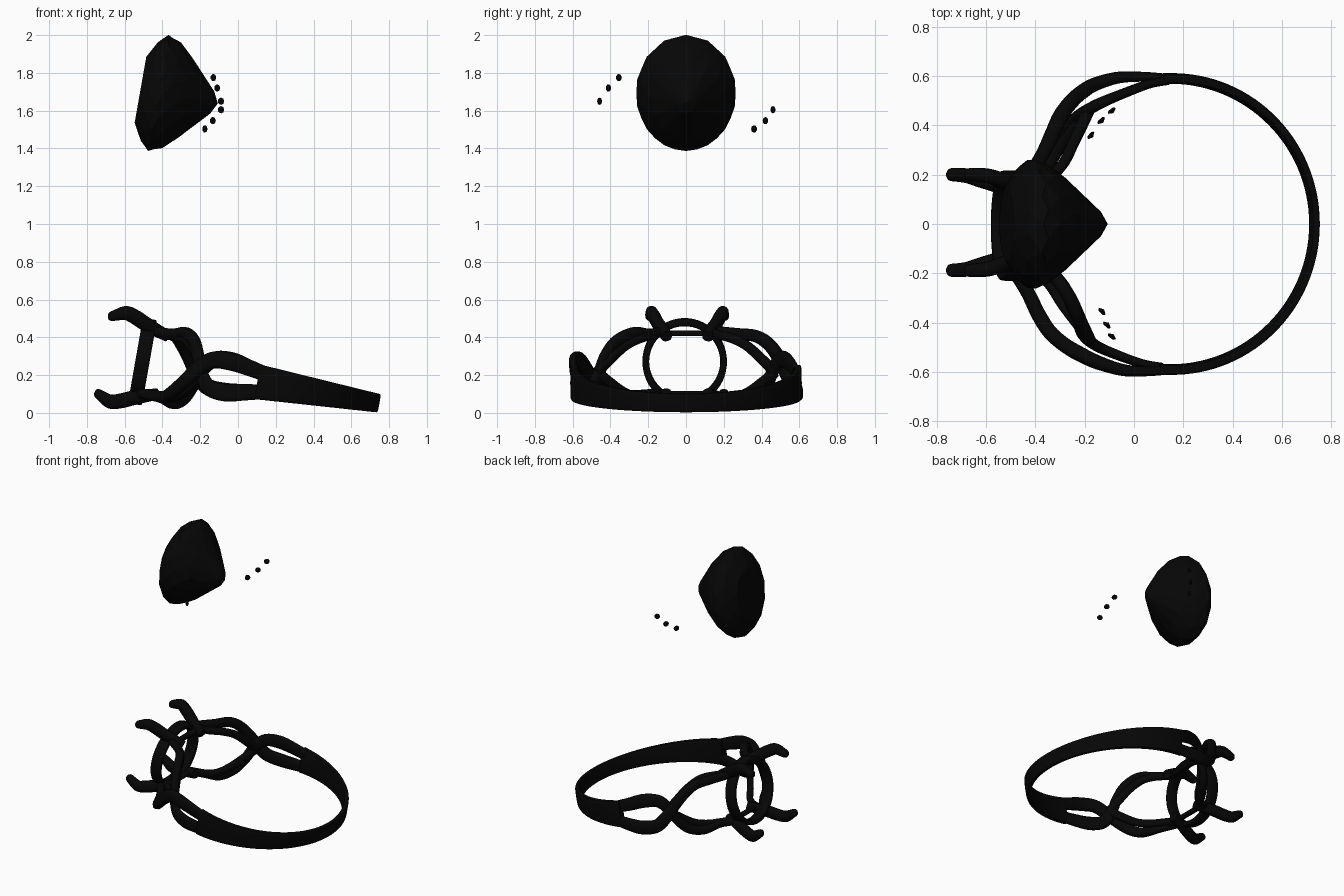
import bpy, bmesh, math
from mathutils import Vector

if "Cube" in bpy.data.objects:
    bpy.data.objects.remove(bpy.data.objects["Cube"])

# Ring frame: U points to the head, W is the finger axis (tilted 10 degrees)
T = math.radians(10)
U = Vector((-math.cos(T), 0, math.sin(T)))
W = Vector((math.sin(T), 0, math.cos(T)))
Y = Vector((0, 1, 0))
O = Vector((0.144, 0, 0.157))


def local(a, y, h, origin=O):
    return origin + U * a + Y * y + W * h


metal = bpy.data.materials.new("dark_metal")
metal.diffuse_color = (0.002, 0.002, 0.002, 1)
metal.use_nodes = True
metal.node_tree.nodes["Principled BSDF"].inputs["Base Color"].default_value = metal.diffuse_color
gem = bpy.data.materials.new("dark_gem")
gem.diffuse_color = (0.002, 0.002, 0.002, 1)
gem.use_nodes = True
gem.node_tree.nodes["Principled BSDF"].inputs["Base Color"].default_value = gem.diffuse_color


def finish(name, bm, mat, smooth):
    bmesh.ops.recalc_face_normals(bm, faces=bm.faces)
    me = bpy.data.meshes.new(name)
    bm.to_mesh(me)
    bm.free()
    me.materials.append(mat)
    ob = bpy.data.objects.new(name, me)
    bpy.context.collection.objects.link(ob)
    if smooth:
        bpy.ops.object.select_all(action='DESELECT')
        ob.select_set(True)
        bpy.context.view_layer.objects.active = ob
        bpy.ops.object.shade_smooth_by_angle(angle=math.radians(50))
    return ob


def spline(pts, n=7):
    """Catmull-Rom through tuples of any length."""
    out = []
    for i in range(len(pts) - 1):
        p = [pts[max(0, min(len(pts) - 1, i + k))] for k in (-1, 0, 1, 2)]
        for s in range(n):
            t = s / n
            out.append(tuple(0.5 * (2 * b + (c - a) * t + (2 * a - 5 * b + 4 * c - d) * t * t
                                    + (3 * b - a - 3 * c + d) * t ** 3) for a, b, c, d in zip(*p)))
    return out + [pts[-1]]


def sweep(name, pts, ref, closed=False, power=0.6, sides=14):
    """Rounded section along (a, y, h, half thickness, half width); ref gives the thickness direction."""
    bm = bmesh.new()
    n = len(pts)
    P = [Vector(p[:3]) for p in pts]
    rings = []
    for i in range(n):
        nxt = P[(i + 1) % n] if closed else P[min(i + 1, n - 1)]
        prv = P[i - 1] if closed else P[max(i - 1, 0)]
        t = (nxt - prv).normalized()
        r = ref(P[i])
        nn = (r - t * r.dot(t)).normalized()
        b = t.cross(nn)
        ring = []
        for k in range(sides):
            c, s = math.cos(2 * math.pi * k / sides), math.sin(2 * math.pi * k / sides)
            q = P[i] + nn * math.copysign(abs(c) ** power, c) * pts[i][3] \
                + b * math.copysign(abs(s) ** power, s) * pts[i][4]
            ring.append(bm.verts.new(local(*q)))
        rings.append(ring)
    for i in range(n if closed else n - 1):
        A, B = rings[i], rings[(i + 1) % n]
        for k in range(sides):
            j = (k + 1) % sides
            bm.faces.new((A[k], A[j], B[j], B[k]))
    if not closed:
        bm.faces.new(rings[0])
        bm.faces.new(rings[-1])
    return finish(name, bm, metal, True)


def radial(p):
    return Vector((p.x, p.y, 0))


# Plain band, taller and thicker towards the shoulders
band = []
for i in range(65):
    f = math.radians(86 + 188 * i / 64)
    k = 1 + math.cos(f)
    r = 0.598 - 0.007 * k
    band.append((r * math.cos(f), r * math.sin(f), 0, 0.016 + 0.006 * k, 0.05 + 0.04 * k))
sweep("band", band, radial, power=0.35, sides=16)

# Split shoulders: an outer and an inner strand crossing on each side
outer = [(.02, .594, -.05, .018, .04), (.1, .598, -.066, .02, .044), (.2, .594, -.08, .024, .047),
         (.3, .565, -.07, .028, .044), (.37, .528, -.005, .03, .04), (.42, .492, .062, .03, .036),
         (.47, .44, .125, .03, .034), (.51, .37, .163, .03, .032), (.56, .27, .167, .028, .03),
         (.64, .15, .168, .026, .026)]
inner = [(.02, .582, .05, .018, .04), (.1, .567, .066, .018, .044), (.2, .532, .086, .02, .047),
         (.29, .494, .074, .022, .042), (.345, .458, 0, .024, .036), (.375, .425, -.08, .026, .034),
         (.41, .365, -.155, .028, .032), (.46, .275, -.190, .028, .03), (.53, .19, -.172, .025, .027),
         (.63, .13, -.168, .025, .025)]
# Inner branch that borders the open eye beside the seat
branch = [(.33, .47, 0, .022, .03), (.37, .405, .06, .022, .028), (.42, .325, .125, .022, .026),
          (.47, .24, .16, .022, .025), (.55, .165, .165, .022, .024), (.63, .13, .168, .022, .022)]
for s, side in ((1, "right"), (-1, "left")):
    for nm, path, hs in (("outer", outer, 1), ("inner", inner, 1),
                         ("upper_branch", branch, 1), ("lower_branch", branch, -1)):
        sweep(f"{nm}_shoulder_{side}", [(a, s * y, s * hs * h, t, w) for a, y, h, t, w in spline(path)],
              radial, power=0.75)

# Seat ring under the stone
SC = Vector((0.66, -0.007, 0))
seat = [(SC.x, SC.y + .206 * math.cos(i * math.pi / 28), .212 * math.sin(i * math.pi / 28), .018, .038)
        for i in range(56)]
sweep("seat_ring", seat, lambda p: p - SC, closed=True, power=0.4)

# Four claws and the two bridges between them
claw = [(.55, .115, .155, .03, .03), (.62, .135, .178, .032, .036), (.68, .16, .2, .032, .04),
        (.74, .18, .226, .032, .04), (.79, .195, .238, .03, .038), (.84, .2, .218, .028, .03),
        (.868, .2, .205, .025, .024), (.88, .2, .201, .013, .013)]
for sy in (1, -1):
    for sh in (1, -1):
        off = 0 if sy > 0 else 0.012
        sweep(f"claw_{'right' if sy > 0 else 'left'}_{'upper' if sh > 0 else 'lower'}",
              [(a, sy * y + off, sh * h, t, w) for a, y, h, t, w in spline(claw, 5)], lambda p: Y, power=0.85)
for sh, nm in ((1, "upper"), (-1, "lower")):
    sweep(f"bridge_{nm}", [(.6, y, sh * .162, .02, .014) for y in (-.13, 0, .13)], lambda p: Vector((1, 0, 0)))


# Faceted stone: staggered rings of (height, scale), closed by table and culet
def stone(name, centre, axis, up, side, rx, ry, rings, culet, n):
    bm = bmesh.new()
    loops = []
    for j, (d, s) in enumerate(rings):
        loop = []
        for k in range(n):
            f = 2 * math.pi * (k + 0.5 * (j % 2)) / n
            loop.append(bm.verts.new(centre + axis * d + up * rx * s * math.cos(f) + side * ry * s * math.sin(f)))
        loops.append(loop)
    for j in range(len(loops) - 1):
        A, B = loops[j], loops[j + 1]
        for k in range(n):
            m = (k + 1) % n
            if j % 2 == 0:
                bm.faces.new((A[k], A[m], B[k]))
                bm.faces.new((A[m], B[m], B[k]))
            else:
                bm.faces.new((A[k], A[m], B[m]))
                bm.faces.new((A[k], B[m], B[k]))
    bm.faces.new(loops[0])
    tip = bm.verts.new(centre + axis * culet)
    for k in range(n):
        bm.faces.new((loops[-1][k], loops[-1][(k + 1) % n], tip))
    return finish(name, bm, gem, False)


# Large oval stone floating above the setting
stone("centre_stone", Vector((-0.41, 0, 1.692)), U, W, Y, 0.312, 0.266,
      [(.108, .57), (.06, .87), (.012, 1), (-.012, .985), (-.06, .91), (-.135, .7), (-.278, .19)], -.308, 14)

# Six small accent stones
accents = [(-.13, -.355, 1.775), (-.11, -.41, 1.72), (-.09, -.457, 1.65),
           (-.09, .46, 1.605), (-.133, .42, 1.547), (-.175, .36, 1.503)]
for i, c in enumerate(accents):
    c = Vector(c)
    n = Vector((c.x - 0.24, c.y, 0)).normalized()
    up = Vector((0, 0, 1))
    stone(f"accent_stone_{i + 1}", c, n, up, n.cross(up), 0.019, 0.019,
          [(.008, .6), (.003, 1), (-.002, 1)], -.012, 8)
